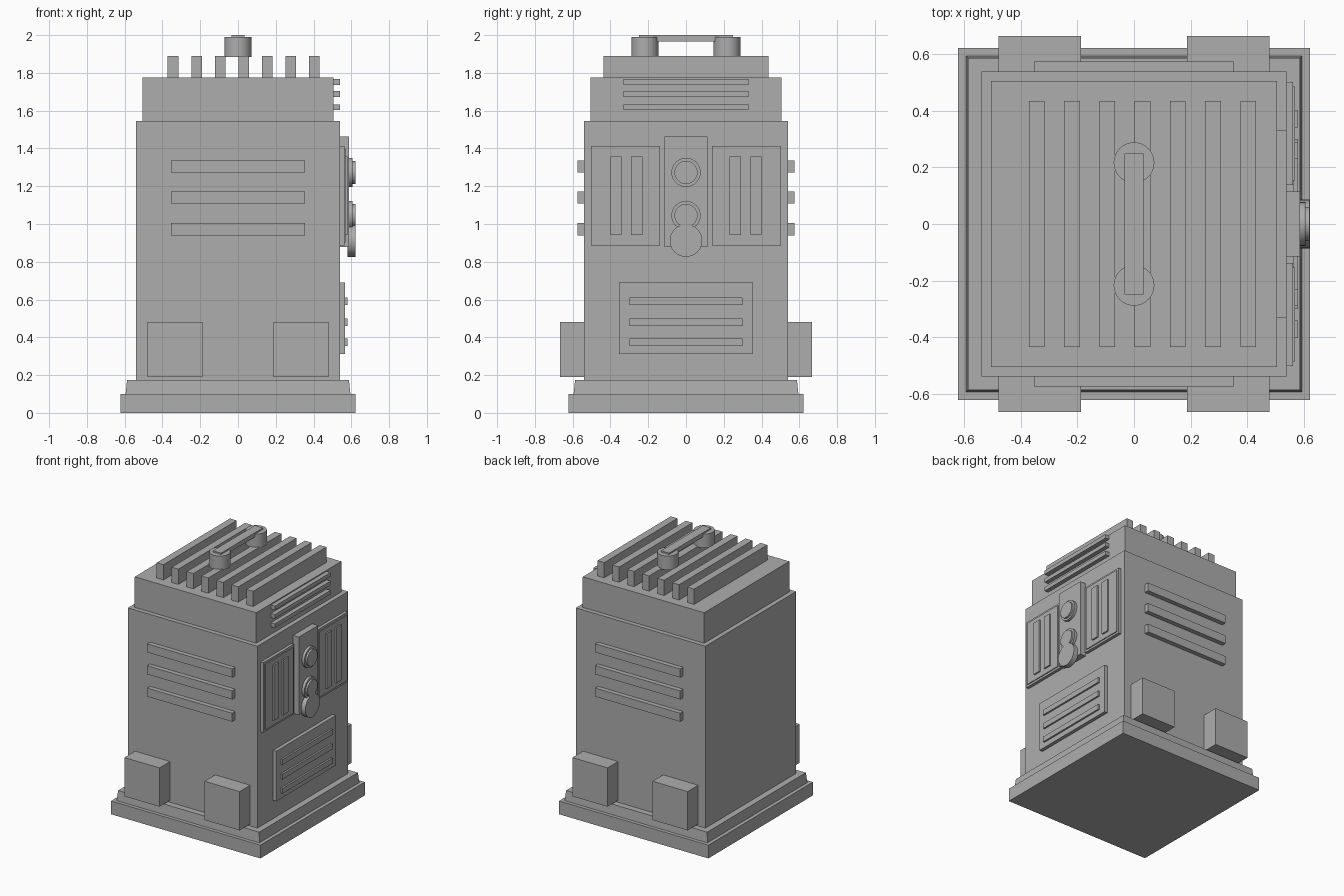
import bpy
import bmesh
from mathutils import Matrix, Vector

cube = bpy.data.objects.get("Cube")
if cube:
    bpy.data.objects.remove(cube, do_unlink=True)

grey = bpy.data.materials.new("plain_grey")
grey.use_nodes = True
colour = (0.42, 0.42, 0.42, 1)
grey.diffuse_color = colour
grey.node_tree.nodes["Principled BSDF"].inputs["Base Color"].default_value = colour


def finish(name, bm):
    mesh = bpy.data.meshes.new(name)
    bm.to_mesh(mesh)
    bm.free()
    mesh.materials.append(grey)
    obj = bpy.data.objects.new(name, mesh)
    bpy.context.collection.objects.link(obj)
    return obj


def box(name, x, y, z, taper=1.0):
    """Box from (min, max) ranges; taper scales the top face in x and y."""
    bm = bmesh.new()
    bmesh.ops.create_cube(bm, size=1)
    for v in bm.verts:
        k = taper if v.co.z > 0 else 1.0
        v.co = Vector((sum(x) / 2 + v.co.x * (x[1] - x[0]) * k,
                       sum(y) / 2 + v.co.y * (y[1] - y[0]) * k,
                       sum(z) / 2 + v.co.z * (z[1] - z[0])))
    return finish(name, bm)


def block(name, half, z, taper=1.0):
    return box(name, (-half, half), (-half, half), z, taper)


def cylinder(name, radius, depth, centre, along_x=False):
    bm = bmesh.new()
    turn = Matrix.Rotation(1.5707963, 4, 'Y') if along_x else Matrix()
    bmesh.ops.create_cone(bm, cap_ends=True, segments=32, radius1=radius,
                          radius2=radius, depth=depth,
                          matrix=Matrix.Translation(centre) @ turn)
    obj = finish(name, bm)
    bpy.ops.object.select_all(action='DESELECT')
    obj.select_set(True)
    bpy.context.view_layer.objects.active = obj
    bpy.ops.object.shade_smooth_by_angle()
    return obj


def disc(name, radius, x, z):
    cylinder(name, radius, x[1] - x[0], (sum(x) / 2, 0, z), True)


def span(side, a, b):
    return tuple(sorted((side * a, side * b)))


# Stacked housing
block("base_slab", 0.622, (0, 0.1))
block("base_step", 0.595, (0.1, 0.175), 0.987)
block("body", 0.54, (0.175, 1.545))
block("cap", 0.506, (1.545, 1.775))

# Cooling fins across the top
for i in range(-3, 4):
    cx = 0.03 + 0.1247 * i
    box("top_fin", (cx - 0.028, cx + 0.028), (-0.436, 0.436), (1.77, 1.89))

# Carrying handle
for side in (-1, 1):
    cylinder("handle_post", 0.072, 0.105, (0, side * 0.217, 1.937))
box("handle_bar", (-0.034, 0.034), (-0.25, 0.25), (1.967, 2.0))

# Slats and feet on the front and back
for side in (-1, 1):
    for z in (0.972, 1.14, 1.305):
        box("wall_slat", (-0.354, 0.354), span(side, 0.53, 0.575),
            (z - 0.032, z + 0.032))
    for flank in (-1, 1):
        box("foot_block", span(flank, 0.188, 0.48), span(side, 0.53, 0.666),
            (0.19, 0.482))

# Slats on the left side of the cap
for z in (1.618, 1.688, 1.752):
    box("cap_slat", (0.5, 0.539), (-0.332, 0.332), (z - 0.015, z + 0.015))

# Grille panels either side of the control plate
for side in (-1, 1):
    box("grille_frame", (0.53, 0.563), span(side, 0.138, 0.502), (0.886, 1.412))
    box("grille_panel", (0.53, 0.57), span(side, 0.154, 0.486), (0.902, 1.396))
    for y in (0.26, 0.371):
        box("grille_bar", (0.53, 0.581), span(side, y - 0.03, y + 0.03),
            (0.942, 1.358))

# Control plate with two buttons and a dial
box("control_plate", (0.53, 0.587), (-0.115, 0.115), (0.877, 1.464))
for z in (1.045, 1.273):
    disc("button_collar", 0.077, (0.58, 0.607), z)
    disc("button", 0.061, (0.58, 0.621), z)
disc("dial", 0.086, (0.58, 0.621), 0.912)

# Lower vent
box("vent_panel", (0.53, 0.567), (-0.354, 0.354), (0.313, 0.69))
for z in (0.373, 0.481, 0.59):
    box("vent_bar", (0.53, 0.58), (-0.3, 0.3), (z - 0.02, z + 0.02))
